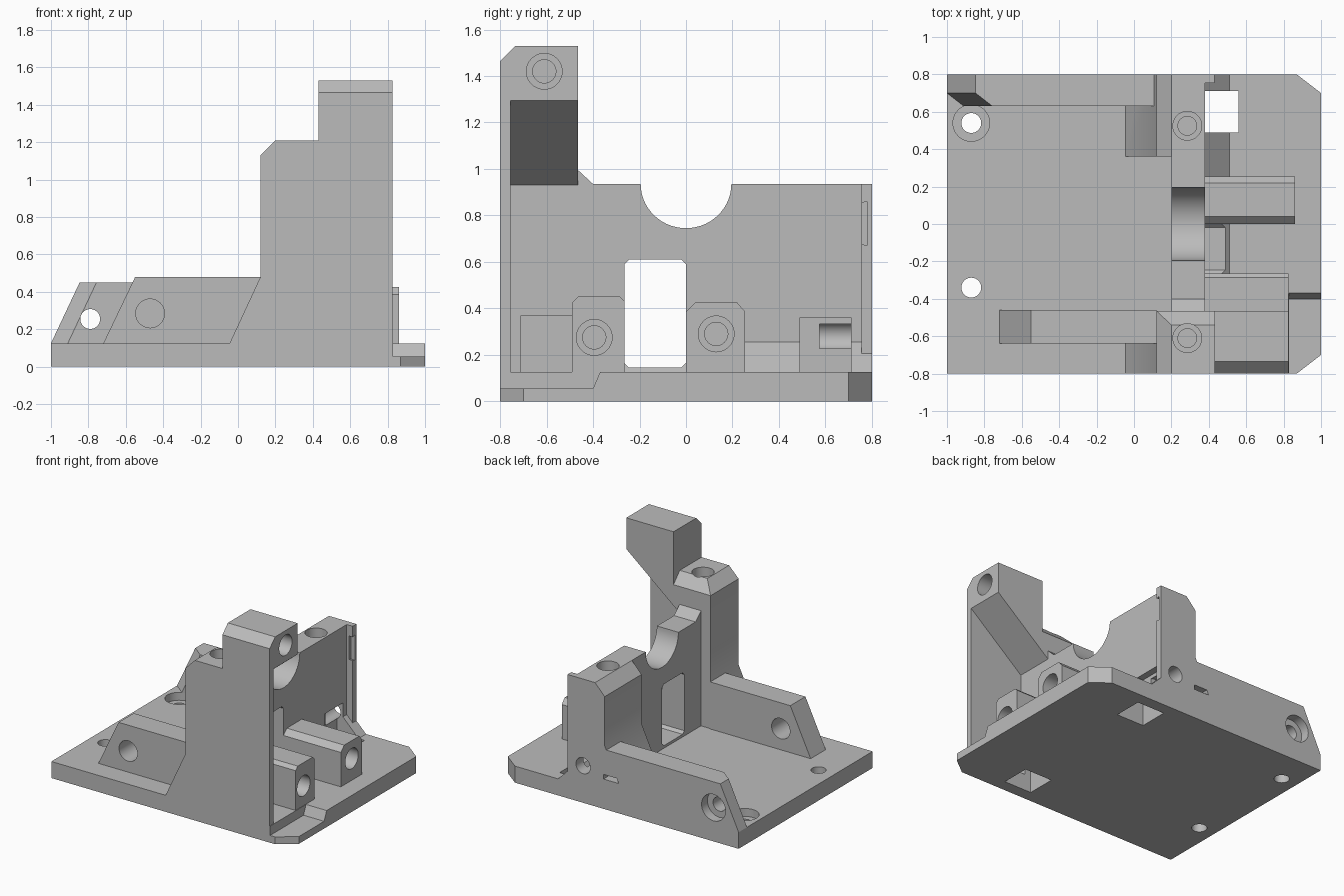
import bpy, bmesh, math
from mathutils import Matrix, Vector

if "Cube" in bpy.data.objects:
    bpy.data.objects.remove(bpy.data.objects["Cube"])

grey = bpy.data.materials.new("plain_grey")
grey.diffuse_color = (0.5, 0.5, 0.5, 1)
grey.use_nodes = True
grey.node_tree.nodes["Principled BSDF"].inputs["Base Color"].default_value = grey.diffuse_color


def add(name, bm):
    bmesh.ops.recalc_face_normals(bm, faces=bm.faces)
    me = bpy.data.meshes.new(name)
    bm.to_mesh(me)
    bm.free()
    me.materials.append(grey)
    ob = bpy.data.objects.new(name, me)
    bpy.context.collection.objects.link(ob)
    return ob


def prism(name, pts, axis, lo, hi, shear=0.0):
    """Extrude a 2D outline along an axis, optionally shifting the far end in x."""
    bm = bmesh.new()

    def place(a, b, c):
        return {'X': (c, a, b), 'Y': (a, c, b), 'Z': (a, b, c)}[axis]
    low = [bm.verts.new(place(a, b, lo)) for a, b in pts]
    top = [bm.verts.new(place(a + shear, b, hi)) for a, b in pts]
    bm.faces.new(low)
    bm.faces.new(top)
    for i in range(len(pts)):
        j = (i + 1) % len(pts)
        bm.faces.new((low[i], low[j], top[j], top[i]))
    return add(name, bm)


def box(name, x0, x1, y0, y1, z0, z1):
    return prism(name, [(x0, y0), (x1, y0), (x1, y1), (x0, y1)], 'Z', z0, z1)


def rod(axis, start, end, r):
    """Cylinder cutter between two points on one axis."""
    a, b = Vector(start), Vector(end)
    bm = bmesh.new()
    rot = {'X': Matrix.Rotation(math.pi / 2, 4, 'Y'),
           'Y': Matrix.Rotation(math.pi / 2, 4, 'X'), 'Z': Matrix()}[axis]
    bmesh.ops.create_cone(bm, cap_ends=True, segments=40, radius1=r, radius2=r,
                          depth=(b - a).length,
                          matrix=Matrix.Translation((a + b) / 2) @ rot)
    return add("cutter", bm)


def cut(ob, *cutters):
    """Subtract each cutter in turn and bake the result."""
    for c in cutters:
        m = ob.modifiers.new("cut", 'BOOLEAN')
        m.operation, m.solver, m.object = 'DIFFERENCE', 'EXACT', c
        dg = bpy.context.evaluated_depsgraph_get()
        me = bpy.data.meshes.new_from_object(ob.evaluated_get(dg))
        ob.modifiers.clear()
        ob.data = me


def done(*cutters):
    for c in cutters:
        bpy.data.objects.remove(c)


# shared cutters: square latch pockets and the wall window
latch_front = box("cutter", 0.33, 0.56, -0.71, -0.49, -0.1, 0.37)
latch_back = box("cutter", 0.33, 0.56, 0.49, 0.71, -0.1, 0.36)
w = [(-0.265, 0.165), (-0.245, 0.145), (-0.02, 0.145), (-0.001, 0.165),
     (-0.001, 0.59), (-0.02, 0.61), (-0.245, 0.61), (-0.265, 0.59)]
window = prism("cutter", w, 'X', 0.1, 0.7)

# base plate with clipped corners, mounting holes and a lowered corner
base = prism("base_plate", [(-1, -0.8), (0.87, -0.8), (1, -0.7), (1, 0.7),
                            (0.87, 0.8), (-1, 0.8)], 'Z', 0, 0.125)
step = prism("cutter", [(-0.9, 0.055), (-0.4, 0.055), (-0.37, 0.125),
                        (-0.37, 0.2), (-0.9, 0.2)], 'X', 0.828, 1.1)
h = [rod('Z', (-0.87, y, -0.1), (-0.87, y, 0.3), 0.053) for y in (-0.34, 0.54)]
h.append(rod('Z', (-0.87, 0.54, 0.065), (-0.87, 0.54, 0.3), 0.098))
cut(base, step, latch_front, latch_back, *h)

# cross wall with half-round saddle
arc = [(0.195 * math.cos(t), 0.935 - 0.19 * math.sin(t))
       for t in (math.pi * i / 28 for i in range(29))]
wall = prism("cross_wall", [(-0.465, 0.125), (0.36, 0.125), (0.36, 0.935)] + arc
             + [(-0.4, 0.935), (-0.465, 0.995)], 'X', 0.2, 0.38)
cut(wall, window)

# sloped ledge at the foot of the wall
ledge = prism("wall_foot", [(0.38, 0.125), (0.51, 0.125), (0.38, 0.255)],
              'Y', -0.49, 0.8)
cut(ledge, window, latch_back)

# back post
post = prism("back_post", [(-0.045, 0.125), (0.12, 0.48), (0.12, 0.85),
                           (0.2, 0.935), (0.38, 0.935), (0.38, 0.125)],
             'Y', 0.36, 0.8)
p = [rod('Z', (0.285, 0.525, 0.7), (0.285, 0.525, 1.1), 0.077),
     rod('Z', (0.285, 0.525, 0.55), (0.285, 0.525, 0.75), 0.05),
     rod('Y', (0.3, 0.575, 0.28), (0.3, 0.9, 0.28), 0.06),
     box("cutter", -0.01, 0.13, 0.72, 0.9, 0.225, 0.26)]
cut(post, latch_back, *p)

# thin lip on the back edge of the post
lip = box("back_lip", 0.38, 0.43, 0.755, 0.8, 0.2, 0.935)
notch = prism("cutter", [(0.7, 0.69), (0.78, 0.67), (0.78, 0.86), (0.7, 0.84)],
              'X', 0.4, 0.5)
cut(lip, notch)

# front column with overhanging tower
column = prism("front_column", [
    (-0.045, 0.125), (0.12, 0.48), (0.12, 1.13), (0.2, 1.21), (0.43, 1.21),
    (0.43, 1.53), (0.825, 1.53), (0.825, 1.295), (0.38, 0.93), (0.38, 0.125)],
    'Y', -0.8, -0.465)
c = [prism("cutter", [(-0.9, 1.365), (-0.735, 1.53), (-0.735, 1.6), (-0.9, 1.6)],
           'X', 0.4, 0.9),
     prism("cutter", [(-0.54, 1.21), (-0.54, 1.3), (-0.4, 1.3), (-0.4, 1.061)],
           'X', 0, 0.43),
     rod('Z', (0.285, -0.61, 1.0), (0.285, -0.61, 1.4), 0.077),
     rod('Z', (0.285, -0.61, 0.85), (0.285, -0.61, 1.05), 0.05),
     rod('X', (0.62, -0.61, 1.42), (0.9, -0.61, 1.42), 0.077),
     rod('X', (0.52, -0.61, 1.42), (0.66, -0.61, 1.42), 0.05)]
cut(column, latch_front, *c)

# thin plate closing the front under the tower
prism("front_plate", [(0.38, 0.125), (0.825, 0.125), (0.825, 1.295), (0.38, 0.93)],
      'Y', -0.8, -0.755)

# front rail
rail = prism("front_rail", [(-0.72, 0.125), (-0.55, 0.48), (0.12, 0.48),
                            (0.12, 0.125)], 'Y', -0.64, -0.46)
r = [rod('Y', (-0.47, -0.9, 0.285), (-0.47, -0.3, 0.285), 0.077)]
cut(rail, *r)

# back rail, leaning at both ends
back = prism("back_rail", [(-1, 0.8), (-1, 0.7), (-0.91, 0.63), (-0.045, 0.63),
                           (-0.045, 0.8)], 'Z', 0.125, 0.45, 0.153)
b = [rod('Y', (-0.79, 0.5, 0.255), (-0.79, 0.9, 0.255), 0.053),
     rod('Y', (-0.79, 0.73, 0.255), (-0.79, 0.9, 0.255), 0.1),
     box("cutter", -0.06, 0.13, 0.72, 0.9, 0.225, 0.26)]
cut(back, b[0], b[1])

# two screw bosses on the right of the wall
boss1 = prism("boss_front", [(-0.49, 0.125), (-0.265, 0.125), (-0.265, 0.43),
                             (-0.285, 0.45), (-0.465, 0.45), (-0.49, 0.425)],
              'X', 0.38, 0.825)
boss2 = prism("boss_back", [(0, 0.125), (0.255, 0.125), (0.255, 0.385),
                            (0.22, 0.425), (0.04, 0.425), (0, 0.385)],
              'X', 0.38, 0.86)
s = []
for ob, y, z in ((boss1, -0.395, 0.275), (boss2, 0.13, 0.29)):
    k = [rod('X', (0.55, y, z), (1, y, z), 0.077),
         rod('X', (0.45, y, z), (0.6, y, z), 0.05)]
    cut(ob, *k)
    s += k

done(latch_front, latch_back, window, step, notch, *h, *p, *c, *r, *b, *s)

# smooth bores, crisp edges
for ob in bpy.context.scene.objects:
    ob.select_set(True)
    bpy.context.view_layer.objects.active = ob
bpy.ops.object.shade_smooth_by_angle(angle=math.radians(25))
